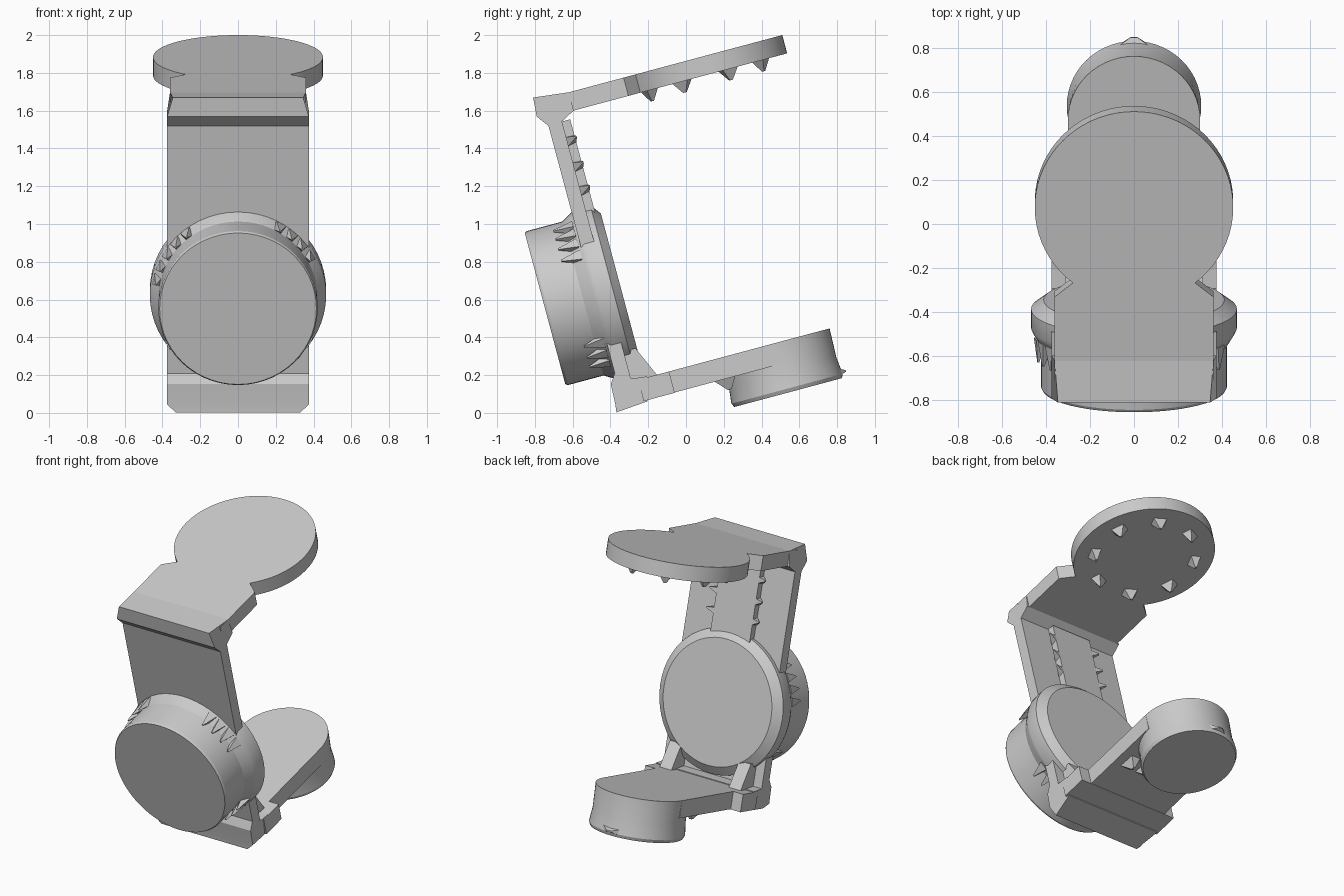
import bpy, bmesh
from math import sin, cos, pi, radians
from mathutils import Matrix, Vector

cube = bpy.data.objects.get("Cube")
if cube:
    bpy.data.objects.remove(cube, do_unlink=True)

grey = bpy.data.materials.new("plain_grey")
grey.use_nodes = True
COLOUR = (0.6, 0.6, 0.6, 1)
grey.diffuse_color = COLOUR
grey.node_tree.nodes["Principled BSDF"].inputs["Base Color"].default_value = COLOUR

# The whole bracket is drawn upright, then leaned back
TILT = Matrix.Rotation(radians(15), 4, 'X')
SEG = 56


def loft(bm, rings):
    """Bridge closed rings of points and cap both ends."""
    loops = [[bm.verts.new(p) for p in ring] for ring in rings]
    n = len(loops[0])
    for a, b in zip(loops, loops[1:]):
        for i in range(n):
            bm.faces.new((a[i], a[(i + 1) % n], b[(i + 1) % n], b[i]))
    bm.faces.new(loops[0][::-1])
    bm.faces.new(loops[-1])


def finish(name, bm):
    bmesh.ops.recalc_face_normals(bm, faces=bm.faces[:])
    mesh = bpy.data.meshes.new(name)
    bm.to_mesh(mesh)
    bm.free()
    mesh.transform(TILT)
    mesh.materials.append(grey)
    obj = bpy.data.objects.new(name, mesh)
    bpy.context.collection.objects.link(obj)
    bpy.ops.object.select_all(action='DESELECT')
    obj.select_set(True)
    bpy.context.view_layer.objects.active = obj
    bpy.ops.object.shade_smooth_by_angle(angle=radians(25))
    return obj


def part(name, rings):
    bm = bmesh.new()
    loft(bm, rings)
    return finish(name, bm)


def box(name, x0, x1, y0, y1, z0, z1):
    return part(name, [[(x0, y0, z), (x1, y0, z), (x1, y1, z), (x0, y1, z)] for z in (z0, z1)])


def spike(bm, base, direction, across, width, length, depth=None):
    """Small four-sided tapered tooth."""
    d, s = Vector(direction).normalized(), Vector(across).normalized()
    t = d.cross(s) * (depth or width)
    s = s * width
    base = Vector(base)
    rings = []
    for scale, h in ((1, -0.02), (0.15, length)):
        c = base + d * h
        rings.append([c + (s + t) * scale, c + (t - s) * scale,
                      c - (s + t) * scale, c + (s - t) * scale])
    loft(bm, rings)


def circle_angles():
    return [2 * pi * i / SEG for i in range(SEG)]


# Spine with thick top and bottom corners: (y, z, half width)
spine = [(-0.31, 1.655, 0.375), (-0.31, 0.30, 0.375), (-0.345, 0.25, 0.375),
         (-0.35, 0.14, 0.375), (-0.355, 0.098, 0.33), (-0.18, 0.112, 0.36),
         (-0.15, 0.24, 0.375), (-0.235, 0.25, 0.375), (-0.235, 1.66, 0.375),
         (-0.16, 1.70, 0.375), (-0.16, 1.80, 0.36), (-0.35, 1.822, 0.345),
         (-0.357, 1.72, 0.375)]
part("spine_plate", [[(side * h, y, z) for y, z, h in spine] for side in (-1, 1)])

# Raised strip on the inside of the spine, with teeth on its edges
box("inner_strip", -0.15, 0.15, -0.25, -0.19, 1.0, 1.66)
bm = bmesh.new()
for side in (-1, 1):
    for z in (1.28, 1.41, 1.55):
        spike(bm, (side * 0.14, -0.215, z), (side, 0.5, 0.2), (0, 0, 1), 0.03, 0.07)
finish("strip_teeth", bm)

# Small gussets above the lower arm
for side, label in ((1, "left"), (-1, "right")):
    x0, x1 = sorted((side * 0.22, side * 0.31))
    part(label + "_gusset", [[(x, -0.25, 0.22), (x, -0.09, 0.22), (x, -0.17, 0.40), (x, -0.25, 0.40)]
                             for x in (x0, x1)])

# Top arm: straight neck running into a round pad
PAD_Y, PAD_R, NECK = 0.56, 0.45, 0.36
arc = [radians(-142 + 284 * i / SEG) for i in range(SEG + 1)]
plan = [(PAD_R * sin(a), PAD_Y + PAD_R * cos(a)) for a in arc]
plan = [(-NECK, -0.25)] + plan + [(NECK, -0.25)]
plan.insert(1, (-NECK, 0.14))
plan.insert(-1, (NECK, 0.14))
part("top_arm", [[(x, y, z) for x, y in plan] for z in (1.70, 1.80)])

# Ring of teeth under the round pad
bm = bmesh.new()
for i in range(8):
    a = 2 * pi * (i + 0.5) / 8
    radial = Vector((sin(a), cos(a), 0))
    spot = Vector((0, PAD_Y, 1.70)) + radial * 0.33
    spike(bm, spot, (0, 0, -1), radial, 0.04, 0.06, 0.055)
finish("pad_teeth", bm)

# Bottom arm: wide root, narrower neck and deep round drum
box("bottom_arm_root", -0.375, 0.375, -0.20, -0.03, 0.118, 0.235)
box("bottom_arm_neck", -0.30, 0.30, -0.08, 0.55, 0.12, 0.235)
DRUM_Y = 0.55
drum = [(0.30, 0.235), (0.295, 0.08), (0.305, -0.015), (0.295, -0.036)]
part("bottom_drum", [[(r * cos(a), DRUM_Y + r * sin(a), z) for a in circle_angles()] for r, z in drum])
bm = bmesh.new()
spike(bm, (0, DRUM_Y + 0.28, 0.0), (0, 1, -0.1), (1, 0, 0), 0.11, 0.045, 0.03)
for side in (-1, 1):
    for x in (0.08, 0.2):
        spike(bm, (side * x, 0.25, 0.12), (0, 0.1, -1), (1, 0, 0), 0.045, 0.06, 0.07)
finish("drum_teeth", bm)

# Round hub: front disc, sloping collar, wide flange and chamfered inner face
HUB_Z = 0.726
hub = [(0.415, -0.578), (0.422, -0.565), (0.422, -0.37), (0.458, -0.31),
       (0.467, -0.29), (0.467, -0.205), (0.41, -0.162)]
part("round_hub", [[(r * cos(a), y, HUB_Z + r * sin(a)) for a in circle_angles()] for r, y in hub])

# Teeth around the collar, in four groups
bm = bmesh.new()
for start, count in ((30, 4), (128, 5), (216, 3), (306, 3)):
    for i in range(count):
        a = radians(start + 10 * i)
        radial = Vector((cos(a), 0, sin(a)))
        spot = Vector((0, -0.34, HUB_Z)) + radial * 0.435
        spike(bm, spot, Vector((0, -1, 0)) + radial * 0.1, radial, 0.025, 0.09, 0.03)
finish("collar_teeth", bm)
